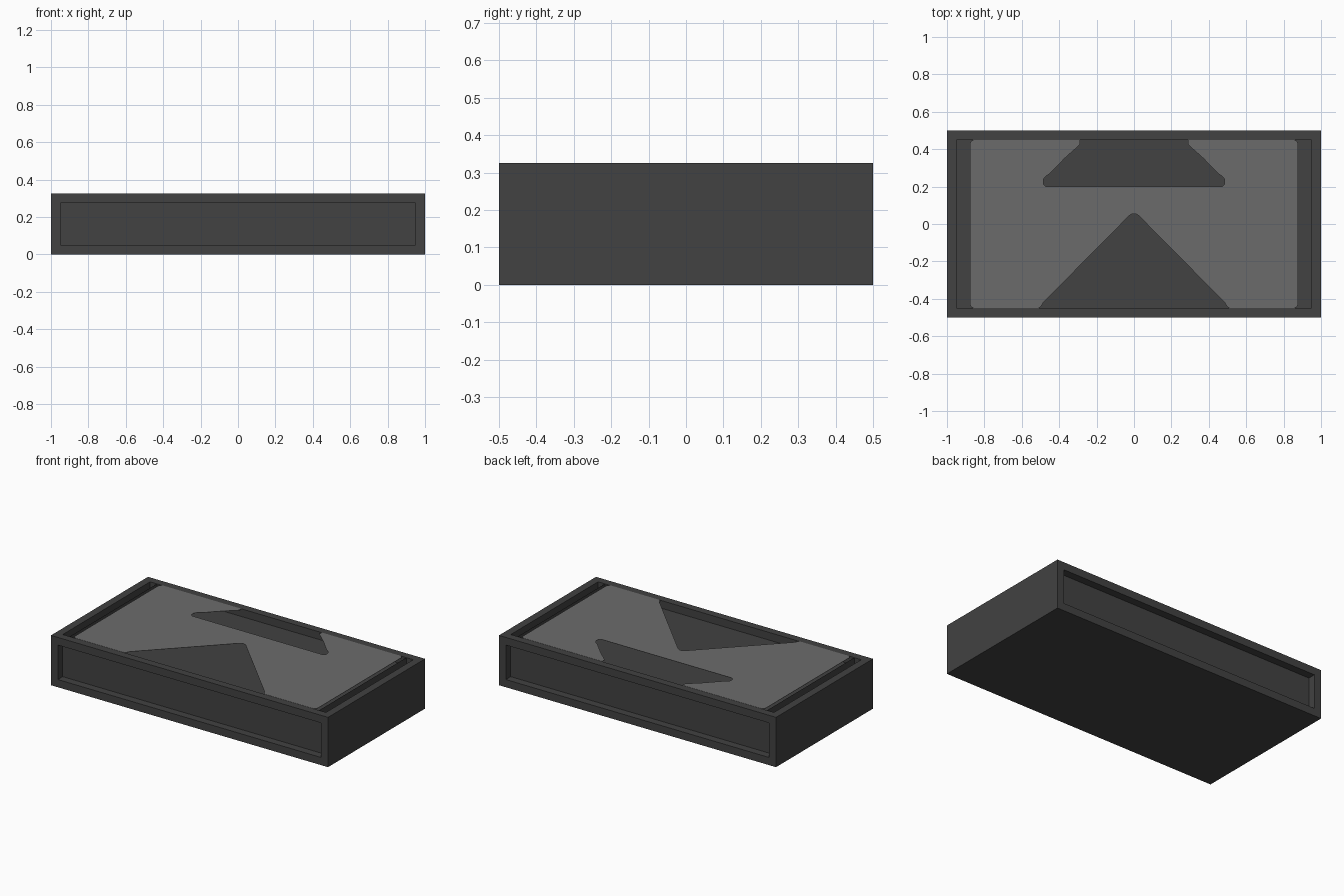
import bpy
import bmesh
from mathutils import Vector

cube = bpy.data.objects.get("Cube")
if cube:
    bpy.data.objects.remove(cube, do_unlink=True)

HEIGHT = 0.325
RIM = 0.05
PLATE = 0.002


def material(name, value):
    mat = bpy.data.materials.new(name)
    mat.use_nodes = True
    colour = (value, value, value, 1)
    mat.diffuse_color = colour
    bsdf = mat.node_tree.nodes["Principled BSDF"]
    bsdf.inputs["Base Color"].default_value = colour
    bsdf.inputs["Roughness"].default_value = 0.8
    return mat


def finish(bm, name, mat):
    bmesh.ops.recalc_face_normals(bm, faces=bm.faces[:])
    mesh = bpy.data.meshes.new(name)
    bm.to_mesh(mesh)
    bm.free()
    mesh.materials.append(mat)
    obj = bpy.data.objects.new(name, mesh)
    bpy.context.collection.objects.link(obj)
    return obj


def face_towards(bm, direction):
    return max(bm.faces, key=lambda f: f.normal.dot(direction))


def sink(bm, faces, offset):
    """Extrude faces straight into the body."""
    for f in bmesh.ops.extrude_discrete_faces(bm, faces=faces)["faces"]:
        bmesh.ops.translate(bm, verts=f.verts[:], vec=offset)


dark = material("dark grey", 0.054)
light = material("light grey", 0.148)

# Body block
bm = bmesh.new()
bmesh.ops.create_cube(bm, size=1)
bmesh.ops.scale(bm, verts=bm.verts, vec=(2, 1, HEIGHT))
bmesh.ops.translate(bm, verts=bm.verts, vec=(0, 0, HEIGHT / 2))
bm.normal_update()
front, back, top = [face_towards(bm, Vector(d)) for d in ((0, -1, 0), (0, 1, 0), (0, 0, 1))]

# Recessed panels on the front and back
for face, inward in ((front, 0.05), (back, -0.05)):
    bmesh.ops.inset_region(bm, faces=[face], thickness=RIM, use_even_offset=True)
    sink(bm, [face], (0, inward, 0))

# Grooves at both ends of the top
bmesh.ops.inset_region(bm, faces=[top], thickness=RIM, use_even_offset=True)
for x in (-0.9, 0.9):
    inner = [f for f in bm.faces if f.calc_center_median().z > HEIGHT - 0.001
             and max(abs(v.co.y) for v in f.verts) < 0.46
             and min(v.co.x for v in f.verts) < x < max(v.co.x for v in f.verts)]
    geom = inner + list({e for f in inner for e in f.edges}) + list({v for f in inner for v in f.verts})
    bmesh.ops.bisect_plane(bm, geom=geom, plane_co=(x, 0, 0), plane_no=(1, 0, 0))
ends = [f for f in bm.faces if all(v.co.z > HEIGHT - 0.001 and 0.89 < abs(v.co.x) < 0.96
                                   and abs(v.co.y) < 0.46 for v in f.verts)]
sink(bm, ends, (0, 0, -0.05))
finish(bm, "body", dark)

# Light top plate: half outline from the rear notch round to the front notch, mirrored
half = [(0.0, 0.2), (0.47, 0.2), (0.485, 0.212), (0.485, 0.237), (0.475, 0.252),
        (0.45, 0.27), (0.37, 0.352), (0.305, 0.41), (0.29, 0.425), (0.29, 0.45),
        (0.855, 0.45), (0.871, 0.444), (0.877, 0.428),
        (0.877, -0.428), (0.871, -0.444), (0.855, -0.45),
        (0.51, -0.45), (0.497, -0.441), (0.485, -0.42),
        (0.025, 0.045), (0.013, 0.053), (0.0, 0.055)]
outline = half + [(-x, y) for x, y in half[-2:0:-1]]
bm = bmesh.new()
plate = bm.faces.new([bm.verts.new((x, y, HEIGHT - 0.001)) for x, y in outline])
raised = bmesh.ops.extrude_face_region(bm, geom=[plate])["geom"]
bmesh.ops.translate(bm, verts=[g for g in raised if isinstance(g, bmesh.types.BMVert)],
                    vec=(0, 0, PLATE))
finish(bm, "top_plate", light)
